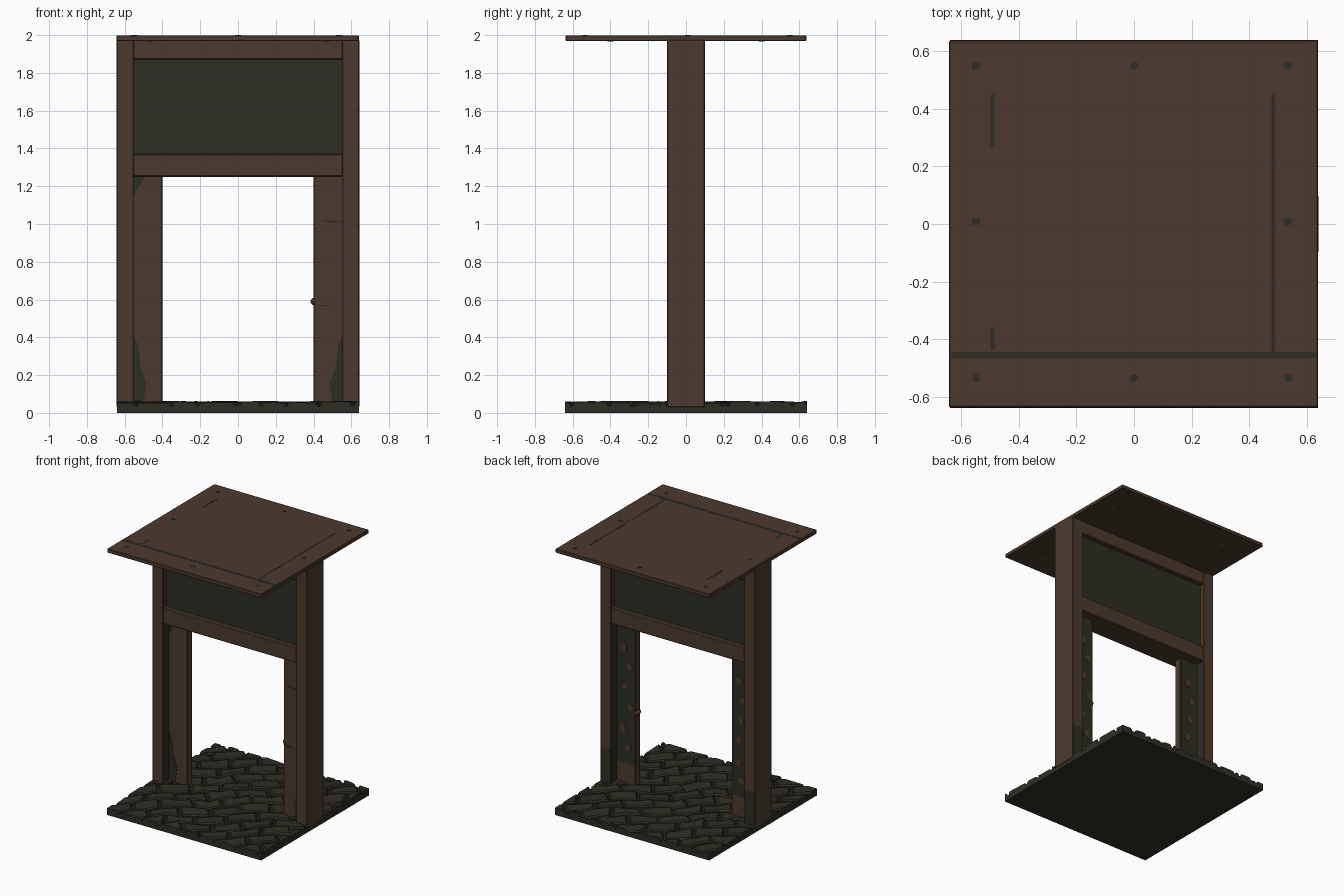
import bpy, bmesh, math, random
from mathutils import Vector, Matrix

random.seed(4)
cube = bpy.data.objects.get("Cube")
if cube:
    bpy.data.objects.remove(cube, do_unlink=True)


def material(name, colour):
    m = bpy.data.materials.new(name)
    m.use_nodes = True
    m.diffuse_color = (*colour, 1)
    m.node_tree.nodes["Principled BSDF"].inputs["Base Color"].default_value = (*colour, 1)
    return m


WOOD = material("brown wood", (0.071, 0.042, 0.026))
MOSS = material("dark moss green", (0.027, 0.027, 0.017))


def finish(name, bm, mats, rule=None):
    bmesh.ops.recalc_face_normals(bm, faces=bm.faces)
    if rule:
        for f in bm.faces:
            f.material_index = rule(f.normal, f.calc_center_median())
    mesh = bpy.data.meshes.new(name)
    bm.to_mesh(mesh)
    bm.free()
    for m in mats:
        mesh.materials.append(m)
    obj = bpy.data.objects.new(name, mesh)
    bpy.context.collection.objects.link(obj)
    return obj


def box(name, low, high, mats, rule=None, bevel=0.0, cuts=()):
    low, high = Vector(low), Vector(high)
    bm = bmesh.new()
    size = high - low
    bmesh.ops.create_cube(bm, size=1, matrix=Matrix.Translation((low + high) / 2) @ Matrix.Diagonal((*size, 1)))
    if bevel:
        bmesh.ops.bevel(bm, geom=bm.edges[:], offset=bevel, segments=1, affect='EDGES')
    for z in cuts:
        bmesh.ops.bisect_plane(bm, geom=bm.verts[:] + bm.edges[:] + bm.faces[:],
                               plane_co=(0, 0, z), plane_no=(0, 0, 1))
    return finish(name, bm, mats, rule)


def patch(name, points, thickness, mat):
    """Thin painted plate from a flat outline."""
    bm = bmesh.new()
    face = bm.faces.new([bm.verts.new(p) for p in points])
    out = bmesh.ops.extrude_face_region(bm, geom=[face])
    bmesh.ops.translate(bm, verts=[v for v in out["geom"] if isinstance(v, bmesh.types.BMVert)], vec=thickness)
    return finish(name, bm, [mat])


def blob(cx, cy, rx, ry, n=9):
    """Slightly uneven round outline."""
    pts = []
    for i in range(n):
        r, a = random.uniform(0.8, 1.15), math.tau * i / n
        pts.append((cx + rx * r * math.cos(a), cy + ry * r * math.sin(a)))
    return pts


# Paved base: a slab carrying uneven, diagonally laid stones
HALF = 0.64
box("base_slab", (-HALF, -HALF, 0), (HALF, HALF, 0.036), [MOSS])
bm = bmesh.new()
turn = Matrix.Rotation(math.radians(40), 3, 'Z')
W, D, GAP = 0.21, 0.125, 0.006


def joint(i, j):
    """Jittered corner shared by neighbouring stones."""
    r = random.Random(i * 97 + j)
    stagger = 0.5 * W * (j % 2)
    return Vector((i * W / 2 + r.uniform(-0.02, 0.02),
                   j * D + r.uniform(-0.02, 0.02) + 0.02 * math.sin(i), 0))


for j in range(-9, 9):
    for i in range(-12 + j % 2, 12, 2):
        ring = [joint(i, j), joint(i + 1, j), joint(i + 2, j),
                joint(i + 2, j + 1), joint(i + 1, j + 1), joint(i, j + 1)]
        mid = sum(ring, Vector()) / 6
        top = random.uniform(0.05, 0.06)
        tilt = Vector((random.uniform(-0.05, 0.05), random.uniform(-0.05, 0.05), 0))
        layers = []
        for inset, z in ((GAP, 0.03), (GAP + 0.004, top - 0.008), (0.022, top)):
            layer = []
            for p in ring:
                q = p + (mid - p).normalized() * inset
                lift = tilt.dot(p - mid) if z > 0.03 else 0
                layer.append(bm.verts.new(turn @ q + Vector((0, 0, min(z + lift, 0.064)))))
            layers.append(layer)
        for a, b in zip(layers, layers[1:]):
            for k in range(6):
                bm.faces.new((a[k], a[(k + 1) % 6], b[(k + 1) % 6], b[k]))
        bm.faces.new(layers[-1])
        bm.faces.new(layers[0][::-1])
for axis in ((1, 0, 0), (-1, 0, 0), (0, 1, 0), (0, -1, 0)):
    n = Vector(axis)
    cut = bmesh.ops.bisect_plane(bm, geom=bm.verts[:] + bm.edges[:] + bm.faces[:], plane_co=n * HALF,
                                 plane_no=n, clear_outer=True)
    edges = [e for e in cut["geom_cut"] if isinstance(e, bmesh.types.BMEdge)]
    bmesh.ops.holes_fill(bm, edges=edges)
finish("paving_stones", bm, [MOSS])

# Uprights: outer posts with mossy inner faces, and thinner inner planks
for side, s in (("left", 1), ("right", -1)):
    def ends(a, b):
        return min(s * a, s * b), max(s * a, s * b)

    x0, x1 = ends(0.552, 0.642)
    box(side + "_post", (x0, -0.1, 0.03), (x1, 0.1, 1.975), [WOOD, MOSS],
        lambda n, c: int((n.x * s < -0.9 and c.z < 1.3) or (n.y > 0.5 and c.z < 0.3)),
        bevel=0.004, cuts=(0.3, 1.25))
    x0, x1 = ends(0.4, 0.556)
    box(side + "_plank", (x0, -0.03, 0.03), (x1, 0.03, 1.27), [WOOD, MOSS],
        lambda n, c: int(n.y > 0.5 and c.z > 0.2), bevel=0.004, cuts=(0.2,))

    # Moss creeping up the outer edge of each plank front
    foot = [(0.552, 0.05), (0.5, 0.05), (0.485, 0.16), (0.515, 0.24), (0.53, 0.36), (0.552, 0.41)]
    patch(side + "_foot_moss", [(s * x, -0.028, z) for x, z in foot], (0, -0.005, 0), MOSS)
    if s < 0:
        head = [(0.552, 1.25), (0.49, 1.25), (0.53, 1.19), (0.552, 1.15)]
        patch("right_head_moss", [(s * x, -0.028, z) for x, z in head], (0, -0.005, 0), MOSS)
    # Bare wood showing through the moss on the plank backs
    for z in (0.32, 0.46, 0.63, 0.78, 0.93, 1.07):
        spot = blob(s * random.uniform(0.44, 0.51), z, 0.026, 0.03)
        patch(side + "_bare_spot", [(x, 0.028, h) for x, h in spot], (0, 0.005, 0), WOOD)

# Knot and splits on the left plank
bm = bmesh.new()
bmesh.ops.create_icosphere(bm, subdivisions=2, radius=1,
                           matrix=Matrix.Translation((0.405, 0, 0.59)) @ Matrix.Diagonal((0.022, 0.034, 0.02, 1)))
finish("plank_knot", bm, [WOOD])
patch("plank_split_high", [(0.43, -0.028, 1.02), (0.5, -0.028, 1.005), (0.55, -0.028, 1.012),
                           (0.5, -0.028, 1.018)], (0, -0.004, 0), MOSS)
patch("plank_split_low", [(0.4, -0.028, 0.578), (0.44, -0.028, 0.562), (0.49, -0.028, 0.57),
                          (0.44, -0.028, 0.572)], (0, -0.004, 0), MOSS)

# Sign: rails above and below a recessed panel
box("lower_rail", (-0.556, -0.097, 1.25), (0.556, 0.097, 1.37), [WOOD], bevel=0.006)
box("upper_rail", (-0.556, -0.097, 1.87), (0.556, 0.097, 1.975), [WOOD], bevel=0.006)
box("sign_panel", (-0.556, -0.065, 1.36), (0.556, 0.065, 1.88), [MOSS])

# Flat roof board with seams and nail heads
box("roof_board", (-0.643, -0.637, 1.968), (0.64, 0.637, 1.998), [WOOD], bevel=0.004)
TOP = 1.997
seams = {"front": ((-0.635, -0.468), (0.632, -0.445)),
         "left": ((0.478, -0.447), (0.49, 0.45)),
         "right_rear": ((-0.498, 0.27), (-0.484, 0.45)),
         "right_front": ((-0.498, -0.44), (-0.484, -0.36))}
for name, ((xa, ya), (xb, yb)) in seams.items():
    patch(name + "_roof_seam", [(xa, ya, TOP), (xb, ya, TOP), (xb, yb, TOP), (xa, yb, TOP)],
          (0, 0, 0.002), MOSS)
for x in (-0.55, 0, 0.535):
    for y in (-0.535, 0.01, 0.55):
        if x or abs(y) > 0.1:
            patch("nail_head", [(a, b, TOP) for a, b in blob(x, y, 0.015, 0.015)], (0, 0, 0.003), MOSS)
for x in (-0.47, 0.47):
    for y in (-0.4, 0.4):
        patch("nail_tip", [(a, b, 1.969) for a, b in blob(x, y, 0.015, 0.015)], (0, 0, -0.003), MOSS)
